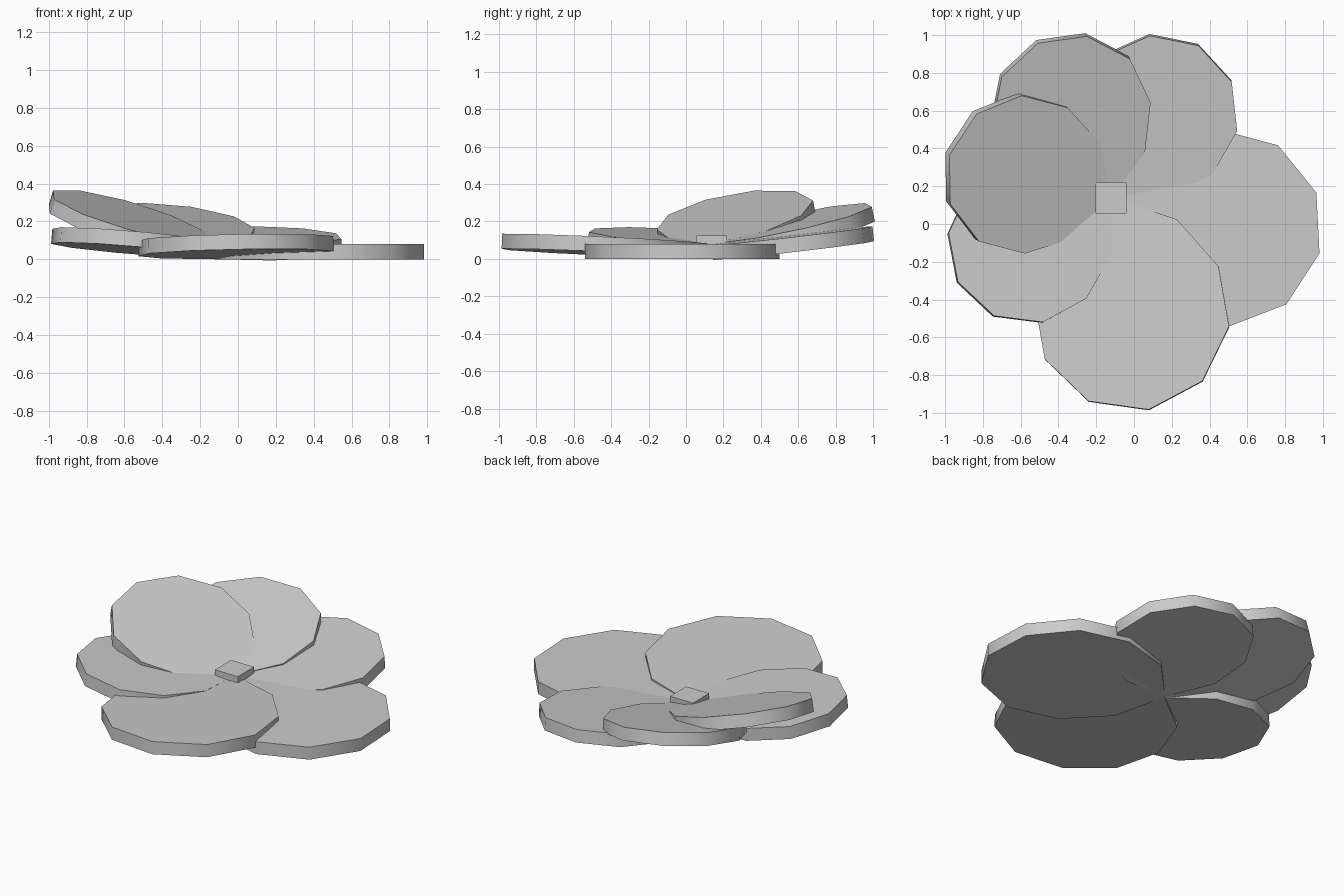
import bpy, bmesh, math
from mathutils import Vector, Matrix

if "Cube" in bpy.data.objects:
    bpy.data.objects.remove(bpy.data.objects["Cube"])

THICK = 0.08
HUB = Vector((-0.12, 0.14, THICK))   # point where all petal tips meet


def finish(name, bm):
    bmesh.ops.recalc_face_normals(bm, faces=bm.faces)
    mesh = bpy.data.meshes.new(name)
    bm.to_mesh(mesh)
    bm.free()
    obj = bpy.data.objects.new(name, mesh)
    bpy.context.collection.objects.link(obj)
    return obj


def petal(name, radius, heading, slope_x, slope_y):
    """Ten-sided disc with one corner drawn out to the hub, tilted about it."""
    stretch = {5: 1.19, 4: 1.055, 6: 1.055}
    bm = bmesh.new()
    ring = []
    for i in range(10):
        a = math.radians(36 * i)
        r = radius * stretch.get(i, 1.0)
        ring.append(bm.verts.new((radius * 1.19 + r * math.cos(a), r * math.sin(a), 0)))
    face = bm.faces.new(ring)
    ext = bmesh.ops.extrude_face_region(bm, geom=[face])
    bmesh.ops.translate(bm, vec=(0, 0, -THICK),
                        verts=[v for v in ext["geom"] if isinstance(v, bmesh.types.BMVert)])
    normal = Vector((-slope_x, -slope_y, 1)).normalized()
    tilt = Vector((0, 0, 1)).rotation_difference(normal).to_matrix().to_4x4()
    turn = Matrix.Rotation(math.radians(heading), 4, 'Z')
    bm.transform(Matrix.Translation(HUB) @ tilt @ turn)
    obj = finish(name, bm)
    bpy.ops.object.select_all(action='DESELECT')
    obj.select_set(True)
    bpy.context.view_layer.objects.active = obj
    bpy.ops.object.shade_smooth_by_angle(angle=math.radians(40))


# Petals: radius, heading, then slope along x and y
petal("large_petal_right", 0.521, -15, 0, 0)
petal("large_petal_front", 0.521, -80, 0.02, -0.045)
petal("small_petal_front_left", 0.425, 208.8, -0.083, -0.05)
petal("small_petal_back_right", 0.425, 60.4, -0.02, 0.115)
petal("small_petal_back", 0.425, 115.5, -0.11, 0.215)
petal("small_petal_left", 0.425, 164.5, -0.285, 0.18)

# Square flower centre
bm = bmesh.new()
bmesh.ops.create_cube(bm, size=1)
bm.transform(Matrix.Translation((-0.122, 0.138, 0.1)) @ Matrix.Diagonal((0.165, 0.165, 0.05, 1)))
finish("flower_centre", bm)
